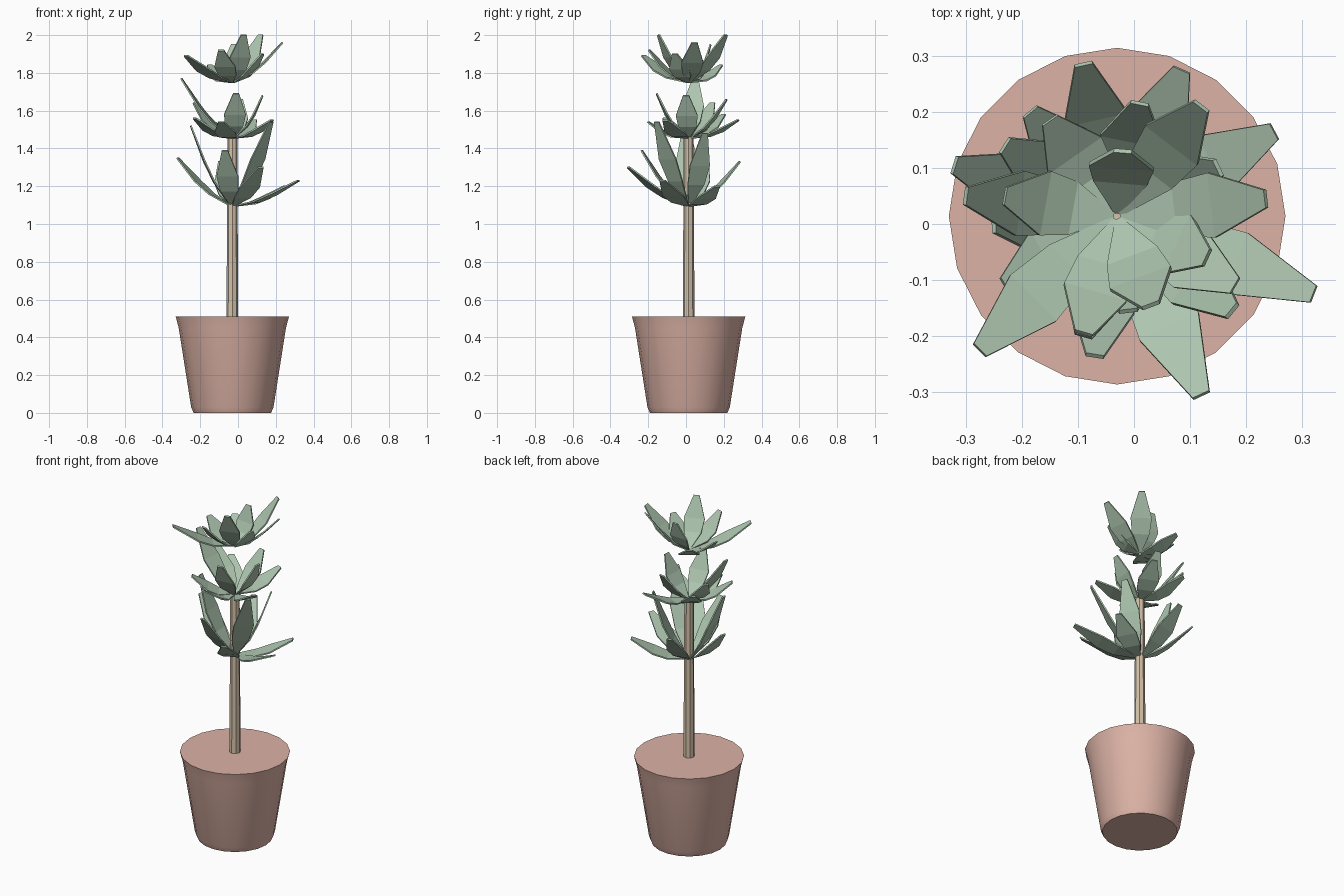
import bpy, bmesh, math
from mathutils import Vector

if "Cube" in bpy.data.objects:
    bpy.data.objects.remove(bpy.data.objects["Cube"])

CX, CY = -0.03, 0.014

def material(name, rgb):
    m = bpy.data.materials.new(name)
    m.diffuse_color = (*rgb, 1)
    m.use_nodes = True
    m.node_tree.nodes["Principled BSDF"].inputs["Base Color"].default_value = m.diffuse_color
    return m

def finish(bm, name, mat, smooth=False):
    bmesh.ops.recalc_face_normals(bm, faces=bm.faces)
    me = bpy.data.meshes.new(name)
    bm.to_mesh(me)
    bm.free()
    me.materials.append(mat)
    ob = bpy.data.objects.new(name, me)
    bpy.context.collection.objects.link(ob)
    if smooth:
        bpy.context.view_layer.objects.active = ob
        ob.select_set(True)
        bpy.ops.object.shade_smooth_by_angle(angle=math.radians(35))
        ob.select_set(False)

def lathe(name, profile, sides, mat):
    bm = bmesh.new()
    rings = [[bm.verts.new((CX + r * math.cos(2 * math.pi * i / sides),
                            CY + r * math.sin(2 * math.pi * i / sides), z))
              for i in range(sides)] for r, z in profile]
    for a, b in zip(rings, rings[1:]):
        for i in range(sides):
            j = (i + 1) % sides
            bm.faces.new((a[i], a[j], b[j], b[i]))
    bm.faces.new(rings[0])
    bm.faces.new(rings[-1])
    finish(bm, name, mat, True)

# Rows along a leaf: position, half width, downward sag
LEAF = [(0, 0.006, 0), (0.32, 0.048, 0.022), (0.58, 0.058, 0.020), (1, 0.016, 0)]

def add_leaf(bm, base, tip, thick=0.008):
    d = tip - base
    side = d.cross(Vector((0, 0, 1))).normalized()
    up = side.cross(d).normalized()
    rows = []
    for t, w, sag in LEAF:
        c = base + d * t - up * sag
        rows.append([bm.verts.new(c + side * (w * s) + up * (thick / 2 * u))
                     for s, u in ((-1, -1), (1, -1), (1, 1), (-1, 1))])
    for a, b in zip(rows, rows[1:]):
        for i in range(4):
            j = (i + 1) % 4
            bm.faces.new((a[i], a[j], b[j], b[i]))
    bm.faces.new(rows[0])
    bm.faces.new(rows[-1])

green = material("leaf_green", (0.42, 0.56, 0.43))
clay = material("clay", (0.72, 0.45, 0.38))
bark = material("bark", (0.66, 0.54, 0.40))

# Pot and trunk
lathe("pot", [(0.205, 0), (0.218, 0.03), (0.284, 0.45), (0.30, 0.51)], 20, clay)
lathe("trunk", [(0.031, 0.50), (0.026, 1.46)], 8, bark)

# Leaf whorls: base height and leaf tips
whorls = {
    "lower_leaves": (1.095, [
        (0.32, -0.125, 1.23), (0.12, -0.305, 1.30), (-0.32, 0.105, 1.35),
        (-0.25, 0.0, 1.52), (-0.07, -0.235, 1.39), (0.175, -0.155, 1.54),
        (0.15, 0.10, 1.48), (0.25, 0.165, 1.20), (-0.09, 0.285, 1.33)]),
    "middle_leaves": (1.455, [
        (-0.30, 0.05, 1.77), (-0.23, 0.14, 1.64), (-0.01, -0.155, 1.69),
        (0.13, 0.0, 1.68), (0.01, 0.215, 1.66), (0.085, 0.275, 1.55),
        (0.18, -0.11, 1.55), (-0.09, -0.20, 1.54), (-0.23, -0.11, 1.56),
        (-0.185, 0.20, 1.58)]),
    "upper_leaves": (1.75, [
        (0.03, -0.145, 2.0), (-0.02, 0.13, 1.95), (0.12, 0.21, 2.0),
        (0.235, 0.045, 1.96), (0.13, -0.06, 1.90), (-0.15, 0.185, 1.84),
        (-0.23, 0.05, 1.86), (-0.275, -0.225, 1.89), (-0.09, -0.195, 1.92)]),
}
for name, (z, tips) in whorls.items():
    bm = bmesh.new()
    for tip in tips:
        out = Vector((tip[0] - CX, tip[1] - CY, 0)).normalized()
        add_leaf(bm, Vector((CX, CY, z)) + out * 0.008, Vector(tip))
    finish(bm, name, green)
